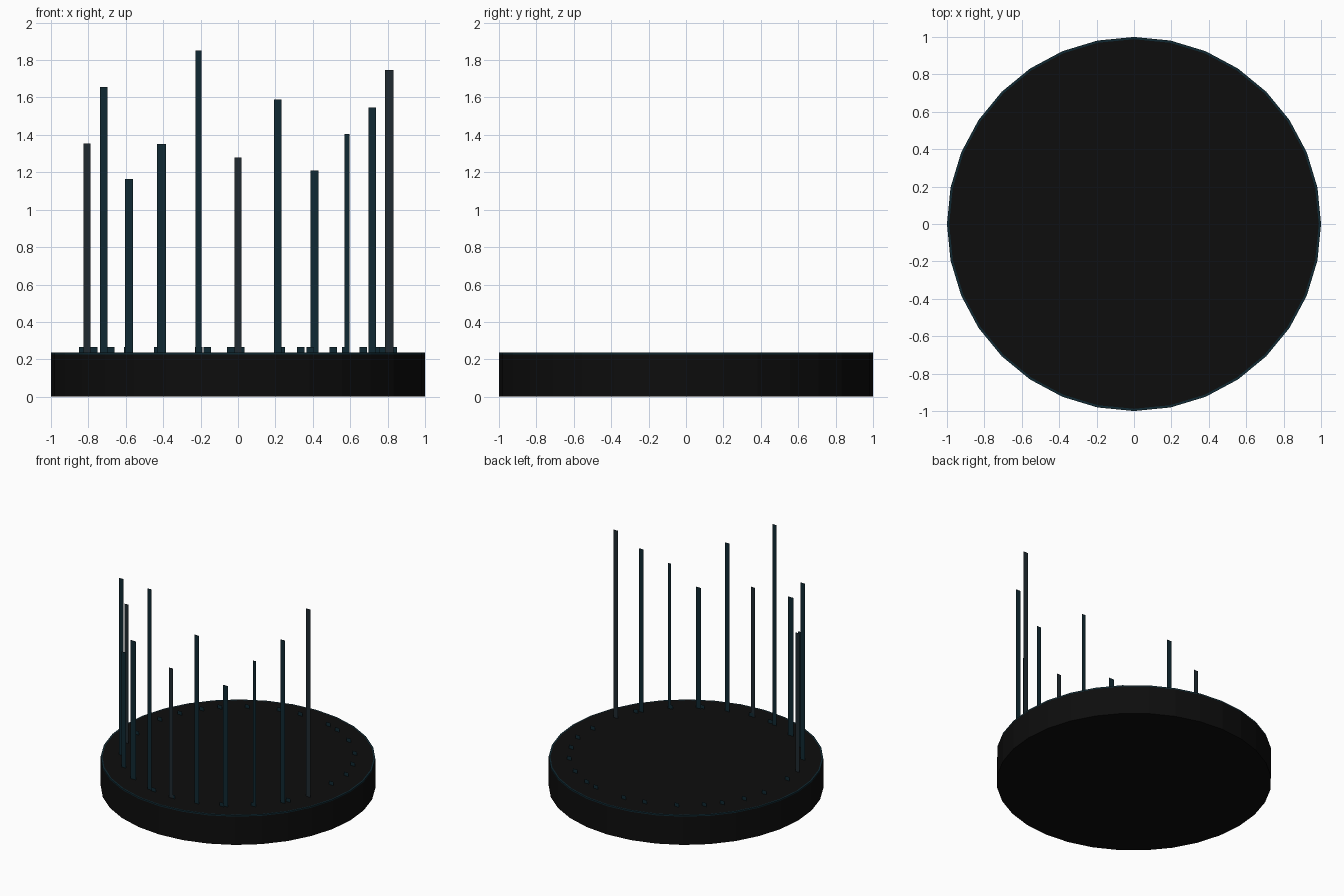
import bpy, bmesh, math

if "Cube" in bpy.data.objects:
    bpy.data.objects.remove(bpy.data.objects["Cube"])

TOP = 0.237      # height of the disc
RING = 0.85      # radius of the ring of bars


def material(name, rgb):
    m = bpy.data.materials.new(name)
    m.diffuse_color = (*rgb, 1)
    m.use_nodes = True
    m.node_tree.nodes["Principled BSDF"].inputs["Base Color"].default_value = m.diffuse_color
    return m


black = material("black", (0.004, 0.004, 0.004))
teal = material("dark_teal", (0.005, 0.022, 0.032))
slate = material("slate", (0.014, 0.023, 0.03))


def make_object(name, bm, *mats):
    mesh = bpy.data.meshes.new(name)
    bm.to_mesh(mesh)
    bm.free()
    for m in mats:
        mesh.materials.append(m)
    ob = bpy.data.objects.new(name, mesh)
    bpy.context.collection.objects.link(ob)
    return ob


def panel(name, x, y, width, height, mat):
    """Flat upright strip facing the front, standing on the disc."""
    bm = bmesh.new()
    h = width / 2
    corners = [(x - h, y, TOP), (x + h, y, TOP),
               (x + h, y, TOP + height), (x - h, y, TOP + height)]
    bm.faces.new([bm.verts.new(c) for c in corners])
    return make_object(name, bm, mat)


# Disc with a thin coloured trim around its upper edge
bm = bmesh.new()
rings = []
for r, z in [(1, 0), (1, TOP - 0.01), (1, TOP), (0.988, TOP)]:
    rings.append([bm.verts.new((r * math.cos(k * math.tau / 32),
                                r * math.sin(k * math.tau / 32), z)) for k in range(32)])
for i, (a, b) in enumerate(zip(rings, rings[1:])):
    for k in range(32):
        n = (k + 1) % 32
        bm.faces.new((a[k], a[n], b[n], b[k])).material_index = 1 if i else 0
bm.faces.new(rings[0][::-1])
bm.faces.new(rings[-1])
make_object("base_disc", bm, black, teal)

# Tall bars along the front arc: (top height, width)
bars = [(1.353, 0.037), (1.657, 0.04), (1.165, 0.042), (1.35, 0.048),
        (1.85, 0.034), (1.28, 0.036), (1.59, 0.04), (1.21, 0.042),
        (1.405, 0.027), (1.547, 0.04), (1.747, 0.044)]
for i, (z, w) in enumerate(bars):
    t = math.radians(14.4 * (i - 5))
    panel(f"bar_{i}", RING * math.sin(t), -RING * math.cos(t), w, z - TOP,
          slate if i in (0, 5, 10) else teal)

# Tiny strips around the rest of the ring, and a few between the bars
back = [-0.77, -0.68, -0.59, -0.43, -0.21, -0.04, 0.23, 0.335, 0.51, 0.67, 0.77]
front = [-0.165, 0.015, 0.385, 0.575, 0.74]
for side, xs in ((1, back), (-1, front)):
    for i, x in enumerate(xs):
        panel(f"short_strip_{'back' if side > 0 else 'front'}_{i}", x,
              side * math.sqrt(RING ** 2 - x * x), 0.04, 0.03, teal)
for x, y in [(-0.83, 0.19), (-0.83, -0.1), (0.83, 0.19), (0.83, 0.0)]:
    panel("short_strip_side", x, y, 0.04, 0.03, teal)
